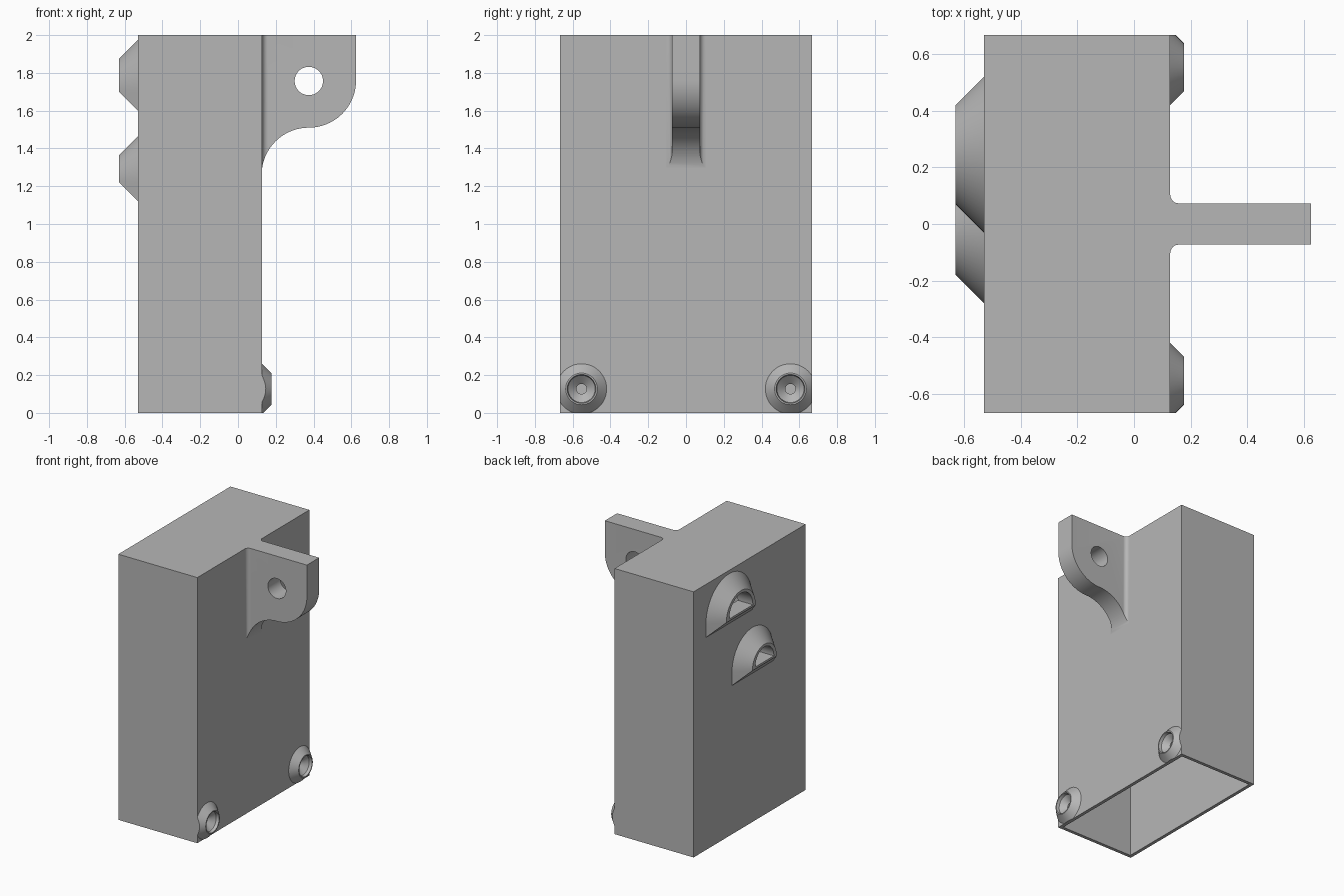
import bpy, bmesh
from math import sin, cos, pi, radians

default = bpy.data.objects.get("Cube")
if default:
    bpy.data.objects.remove(default)

grey = bpy.data.materials.new("plain grey")
grey.use_nodes = True
grey.diffuse_color = (0.47, 0.47, 0.47, 1)
grey.node_tree.nodes["Principled BSDF"].inputs["Base Color"].default_value = grey.diffuse_color


def loft(name, rings):
    """Solid skinned through rings of equal point count, capped at both ends."""
    bm = bmesh.new()
    loops = [[bm.verts.new(p) for p in ring] for ring in rings]
    n = len(loops[0])
    for a, b in zip(loops, loops[1:]):
        for i in range(n):
            j = (i + 1) % n
            bm.faces.new((a[i], a[j], b[j], b[i]))
    bm.faces.new(loops[0][::-1])
    bm.faces.new(loops[-1])
    bmesh.ops.remove_doubles(bm, verts=bm.verts, dist=1e-5)
    bmesh.ops.recalc_face_normals(bm, faces=bm.faces)
    mesh = bpy.data.meshes.new(name)
    bm.to_mesh(mesh)
    bm.free()
    mesh.materials.append(grey)
    obj = bpy.data.objects.new(name, mesh)
    bpy.context.collection.objects.link(obj)
    return obj


def box(name, x, y, z):
    return loft(name, [[(x[0], y[0], h), (x[1], y[0], h), (x[1], y[1], h), (x[0], y[1], h)] for h in z])


def arc(cu, cv, r, start, end, n):
    angles = [radians(start + (end - start) * i / n) for i in range(n + 1)]
    return [(cu + r * cos(a), cv + r * sin(a)) for a in angles]


def lathe_x(name, cy, cz, profile, n=48):
    """Solid of revolution about an axis along x; profile holds (x, radius)."""
    return loft(name, [[(x, u, v) for u, v in arc(cy, cz, r, 0, 360, n)[:-1]] for x, r in profile])


def boolean(obj, cutter, operation="DIFFERENCE", keep=False):
    mod = obj.modifiers.new("cut", "BOOLEAN")
    mod.operation = operation
    mod.solver = "EXACT"
    mod.object = cutter
    bpy.context.view_layer.objects.active = obj
    bpy.ops.object.modifier_apply(modifier=mod.name)
    if not keep:
        bpy.data.objects.remove(cutter)


LEFT, RIGHT, HALF, TOP, WALL = -0.53, 0.128, 0.667, 2.0, 0.025

# Housing: thin shell, open underneath
housing = box("housing", (LEFT, RIGHT), (-HALF, HALF), (0, TOP))
cavity = box("cavity", (LEFT + WALL, RIGHT - WALL), (-HALF + WALL, HALF - WALL), (-0.1, TOP - WALL))
boolean(housing, cavity)
parts = [housing]

# Hooded half-round openings on one broad face
TIP = -0.63
for label, cy, cz, tip_r in (("upper", 0.245, 1.70, 0.175), ("lower", -0.035, 1.22, 0.145)):
    rings = []
    for x, grow in ((LEFT + 0.01, 0.1), (LEFT, 0.1), (TIP, 0)):
        r = tip_r + grow
        outline = [(cy + r, cz - grow)] + arc(cy, cz, r, 0, 180, 32) + [(cy - r, cz - grow)]
        rings.append([(x, u, v) for u, v in outline])
    hood = loft(label + "_hood", rings)
    bore = arc(cy, cz + 0.015, tip_r - 0.035, 0, 180, 32)
    tunnel = loft("tunnel", [[(x, u, v) for u, v in bore] for x in (TIP - 0.1, LEFT + 0.1)])
    boolean(hood, tunnel, keep=True)
    boolean(housing, tunnel)
    parts.append(hood)

# Countersunk screw bosses, trimmed flush with the housing corners
FACE = 0.177
for label, side in (("front", -1), ("back", 1)):
    cy, cz = side * 0.553, 0.127
    boss = lathe_x(label + "_screw_boss", cy, cz, [(RIGHT - 0.005, 0.133), (RIGHT, 0.133), (FACE, 0.084)])
    bounds = box("bounds", (0, 1), (-HALF, HALF), (0, 1))
    boolean(boss, bounds, "INTERSECT")
    sink = lathe_x("sink", cy, cz, [(0.05, 0.027), (0.115, 0.027), (0.155, 0.072), (FACE, 0.076), (0.2, 0.08)])
    boolean(boss, sink, keep=True)
    boolean(housing, sink)
    parts.append(boss)

# Mounting lug: curved side outline crossed with a filleted plan
side_view = [(RIGHT - 0.01, TOP), (0.625, TOP)]
side_view += arc(0.375, 1.76, 0.25, 0, -90, 24)
side_view += arc(0.375, 1.26, 0.25, 90, 180, 24)[1:] + [(RIGHT - 0.01, 1.26)]
lug = loft("mounting_lug", [[(u, y, v) for u, v in side_view] for y in (-0.2, 0.2)])
half_plan = [(0.1, 0.103)] + arc(RIGHT + 0.03, 0.103, 0.03, 180, 270, 8) + [(0.7, 0.073)]
plan = half_plan + [(u, -v) for u, v in reversed(half_plan)]
boolean(lug, loft("plan", [[(u, v, z) for u, v in plan] for z in (1.2, 2.1)]), "INTERSECT")
eye = arc(0.375, 1.757, 0.075, 0, 360, 48)[:-1]
boolean(lug, loft("eye", [[(u, y, v) for u, v in eye] for y in (-0.3, 0.3)]))
parts.append(lug)

# Smooth curved faces, keep edges crisp
bpy.ops.object.select_all(action="DESELECT")
for part in parts:
    part.select_set(True)
bpy.context.view_layer.objects.active = housing
bpy.ops.object.shade_smooth_by_angle(angle=radians(25))
